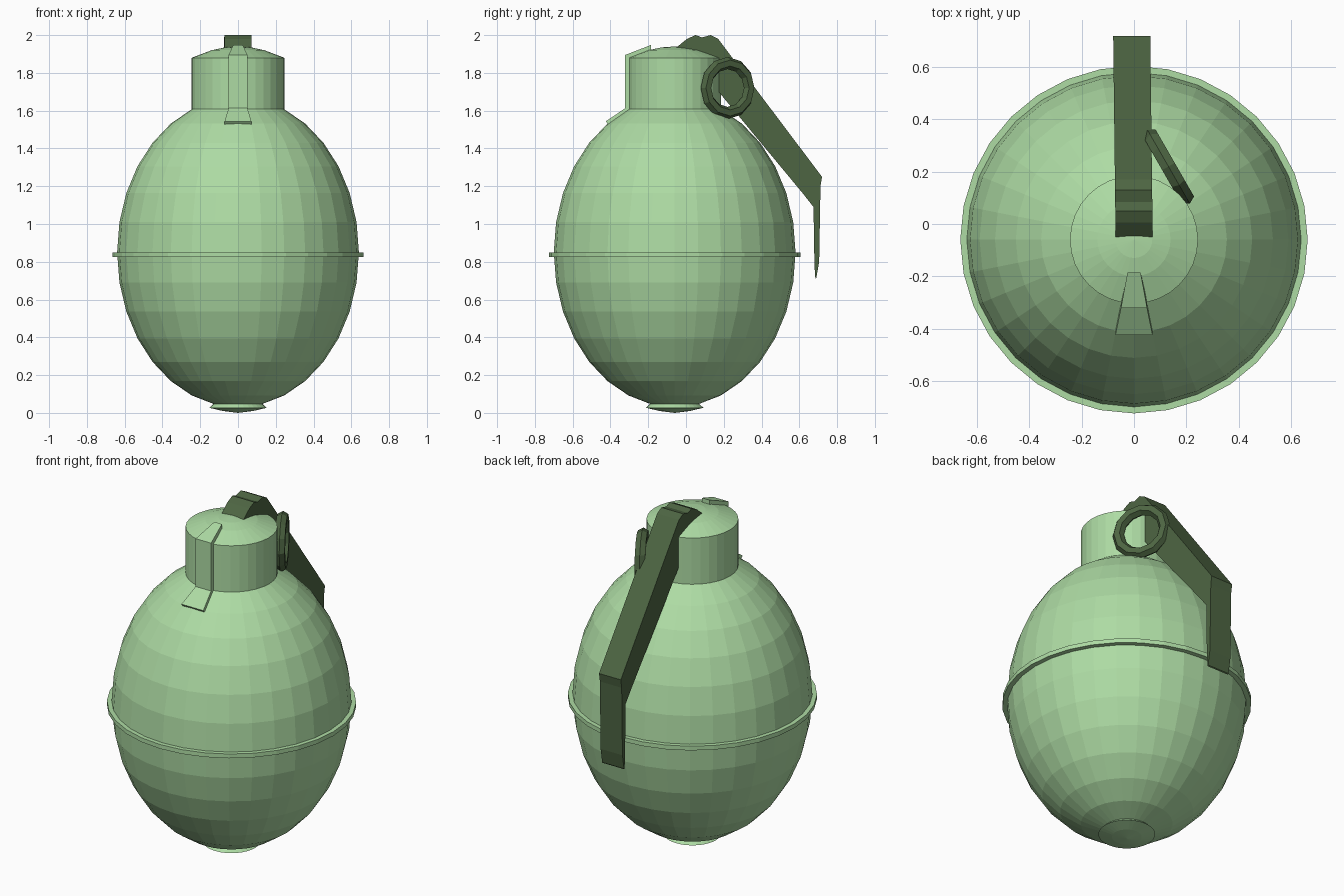
import bpy, bmesh, math
from mathutils import Matrix, Vector

if "Cube" in bpy.data.objects:
    bpy.data.objects.remove(bpy.data.objects["Cube"])

CY = -0.06   # y of the main axis
SEG = 32


def material(name, rgb):
    m = bpy.data.materials.new(name)
    m.diffuse_color = (*rgb, 1)
    m.use_nodes = True
    m.node_tree.nodes["Principled BSDF"].inputs["Base Color"].default_value = m.diffuse_color
    return m


light = material("light_green", (0.42, 0.71, 0.37))
dark = material("dark_green", (0.075, 0.13, 0.055))


def finish(name, bm, mat):
    bmesh.ops.recalc_face_normals(bm, faces=bm.faces)
    me = bpy.data.meshes.new(name)
    bm.to_mesh(me)
    bm.free()
    me.materials.append(mat)
    ob = bpy.data.objects.new(name, me)
    bpy.context.collection.objects.link(ob)
    return ob


def lathe(name, profile, mat, closed=False):
    """Spin an (r, z) profile around the main axis."""
    bm = bmesh.new()
    vs = [bm.verts.new((r, CY, z)) for r, z in profile]
    pairs = list(zip(vs, vs[1:])) + ([(vs[-1], vs[0])] if closed else [])
    edges = [bm.edges.new(p) for p in pairs]
    bmesh.ops.spin(bm, geom=vs + edges, cent=(0, CY, 0), axis=(0, 0, 1),
                   angle=math.tau, steps=SEG, use_duplicate=False)
    bmesh.ops.remove_doubles(bm, verts=bm.verts, dist=1e-4)
    return finish(name, bm, mat)


def strap(name, stations, mat, skew=0.0):
    """Solid strip; each station is (outer y, z), (inner y, z), half width."""
    bm = bmesh.new()
    rings = []
    for (oy, oz), (iy, iz), w in stations:
        pts = [(-w, oy, oz), (w, oy, oz), (w, iy, iz), (-w, iy, iz)]
        rings.append([bm.verts.new((x + skew * y, y, z)) for x, y, z in pts])
    for a, b in zip(rings, rings[1:]):
        for i in range(4):
            j = (i + 1) % 4
            bm.faces.new((a[i], a[j], b[j], b[i]))
    bm.faces.new(rings[0])
    bm.faces.new(rings[-1])
    return finish(name, bm, mat)


# Egg-shaped body
body = [(0.64 * math.sin(math.pi * k / 16), 0.85 - 0.82 * math.cos(math.pi * k / 16))
        for k in range(17)]
lathe("body", body, light)

# Raised seam around the middle
lathe("seam_band", [(0.62, 0.825), (0.665, 0.825), (0.665, 0.85), (0.62, 0.85)], light, True)

# Neck with shallow domed cap
lathe("neck", [(0.245, 1.56), (0.245, 1.88), (0.14, 1.92), (0.07, 1.935), (0, 1.94)], light)

# Bottom plug
lathe("base_plug", [(0.11, 0.07), (0.12, 0.057), (0.152, 0.027), (0.08, 0.01), (0, 0.0)], light)

# Front clip, bent over the neck
strap("front_clip", [
    ((-0.185, 1.948), (-0.185, 1.91), 0.025),
    ((-0.322, 1.895), (-0.295, 1.87), 0.05),
    ((-0.322, 1.613), (-0.295, 1.595), 0.05),
    ((-0.425, 1.543), (-0.41, 1.525), 0.071),
], light)

# Safety lever running over the cap and down the back
strap("lever", [
    ((-0.05, 1.935), (-0.03, 1.925), 0.071),
    ((0.005, 1.98), (0.02, 1.92), 0.071),
    ((0.05, 2.0), (0.04, 1.91), 0.071),
    ((0.085, 1.988), (0.06, 1.89), 0.071),
    ((0.13, 2.0), (0.08, 1.87), 0.071),
    ((0.17, 1.98), (0.09, 1.80), 0.071),
    ((0.72, 1.25), (0.62, 1.16), 0.071),
    ((0.712, 1.20), (0.675, 1.09), 0.071),
    ((0.705, 0.80), (0.68, 0.78), 0.071),
    ((0.69, 0.715), (0.685, 0.71), 0.071),
], dark, skew=-0.012)

# Pull ring, hanging at an angle beside the neck
bpy.ops.mesh.primitive_torus_add(major_segments=12, minor_segments=6,
                                 major_radius=0.132, minor_radius=0.032)
ring = bpy.context.object
ring.name = "pull_ring"
turn = Vector((0.87, 0.5, 0)).to_track_quat('Z', 'Y').to_matrix().to_4x4()
ring.matrix_world = Matrix.Translation((0.132, 0.22, 1.72)) @ turn
ring.data.materials.append(dark)
